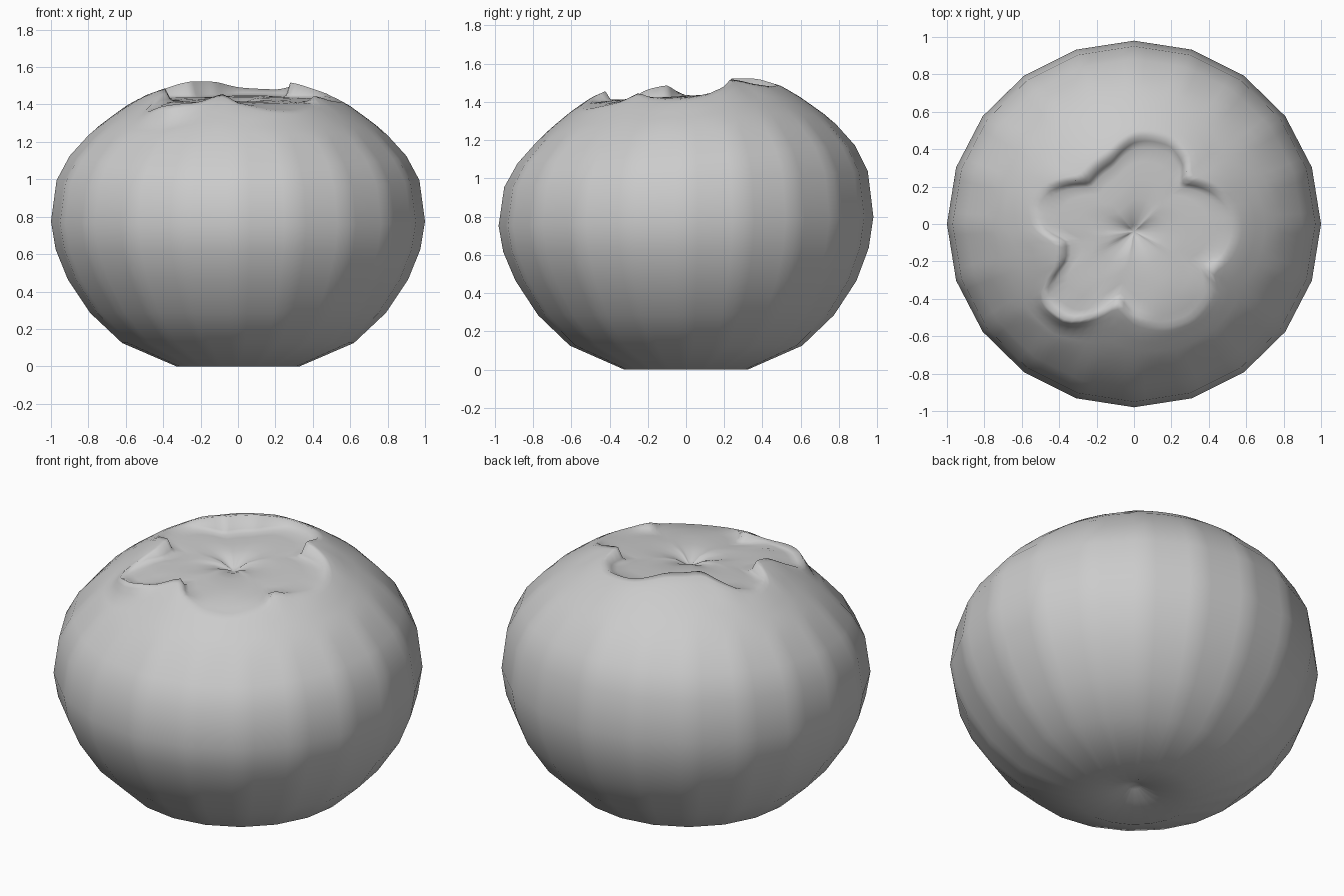
import bpy, bmesh
from math import pi, sin, cos, atan2, hypot, exp

if "Cube" in bpy.data.objects:
    bpy.data.objects.remove(bpy.data.objects["Cube"])

N = 100      # segments around
SIDES = 20   # facets in the silhouette

# Wavy five-lobed outline of the sunken calyx, seen from the top
STAR = [(.54, -.05), (.52, .08), (.42, .18), (.26, .22), (.27, .33), (.2, .43),
        (.07, .46), (0, .45), (-.12, .34), (-.25, .22), (-.47, .18), (-.53, .1),
        (-.5, -.02), (-.37, -.09), (-.37, -.2), (-.48, -.35), (-.47, -.42),
        (-.35, -.51), (-.2, -.48), (-.08, -.39), (0, -.5), (.16, -.54),
        (.3, -.5), (.42, -.33), (.38, -.24), (.48, -.18)]
# Body profile (radius, height), bottom to shoulder, and shoulder to crown
SIDE = [(.04, .06), (.12, .03), (.33, .005), (.62, .13), (.79, .29), (.91, .47),
        (.975, .63), (1, .78), (.97, 1.0), (.9, 1.13), (.8, 1.24)]
CROWN = [(0, 1.49), (.3, 1.485), (.4, 1.475), (.5, 1.45), (.6, 1.395),
         (.73, 1.30), (.8, 1.24), (1, .78)]


def lerp_table(table, x):
    for (a, p), (b, q) in zip(table, table[1:]):
        if x <= b:
            return p + (q - p) * (x - a) / (b - a)
    return table[-1][1]


polar = sorted((atan2(y, x) % (2 * pi), hypot(x, y)) for x, y in STAR)
polar = ([(polar[-1][0] - 2 * pi, polar[-1][1])] + polar
         + [(polar[0][0] + 2 * pi, polar[0][1])])
angles = [2 * pi * i / N for i in range(N)]
raw = [lerp_table(polar, a) for a in angles]
star = [(raw[i - 1] + 4 * raw[i] + raw[(i + 1) % N]) / 6 for i in range(N)]


def facet(a):
    step = 2 * pi / SIDES
    return cos(step / 2) / cos(a % step - step / 2)


def tilt(y, z):
    return .06 * y * max(0, min(1, (z - .5) / .7))


def crown_z(r, y):
    z = lerp_table(CROWN, r)
    return z + tilt(y, z)


def lip(i):
    # Flesh bulges up at the notches, and one front lobe curls up
    a = angles[i]
    return max(0, .5 - star[i]) * .2 + .06 * exp(-((a - 4.07) / .22) ** 2)


bm = bmesh.new()
rings = []


def add_ring(point):
    rings.append([bm.verts.new(point(i, angles[i])) for i in range(N)])


# Body wall
for r, z in SIDE:
    def wall(i, a):
        k = r * facet(a)
        return (k * cos(a), .98 * k * sin(a), z + tilt(k * sin(a), z))
    add_ring(wall)

# Shoulder flowing in to the wavy rim
for t in (.2, .4, .6, .78, .9, 1):
    def shoulder(i, a):
        k = (.8 * (1 - t) + (star[i] + .015) * t) * (facet(a) * (1 - t) + t)
        x, y = k * cos(a), k * sin(a)
        return (x, y * (.98 + .02 * t), crown_z(k, y) + lip(i) * max(0, t - .6) / .4)
    add_ring(shoulder)

# Sunken calyx floor with a centre dimple
for f, drop in ((.97, .012), (.9, .025), (.75, .022), (.55, .02), (.35, .022),
                (.18, .035), (.07, .06)):
    def floor(i, a):
        k = star[i] * f
        x, y = k * cos(a), k * sin(a)
        curl = .06 * exp(-((a - 4.07) / .22) ** 2) * max(0, f - .7) * 2
        return (x, y - .04 * (1 - f), min(crown_z(k, y), 1.455 + .06 * y) - drop + curl)
    add_ring(floor)

for lo, hi in zip(rings, rings[1:]):
    for i in range(N):
        j = (i + 1) % N
        bm.faces.new((lo[i], lo[j], hi[j], hi[i]))

# Close the bottom and top dimples
for ring, co in ((rings[0], (0, 0, .075)), (rings[-1], (0, -.04, 1.38))):
    c = bm.verts.new(co)
    for i in range(N):
        bm.faces.new((ring[i], ring[(i + 1) % N], c))

low = min(v.co.z for v in bm.verts)
for v in bm.verts:
    v.co.z -= low
bmesh.ops.recalc_face_normals(bm, faces=bm.faces)
for f in bm.faces:
    f.smooth = True
mesh = bpy.data.meshes.new("fruit")
bm.to_mesh(mesh)
bm.free()
bpy.context.collection.objects.link(bpy.data.objects.new("fruit", mesh))
